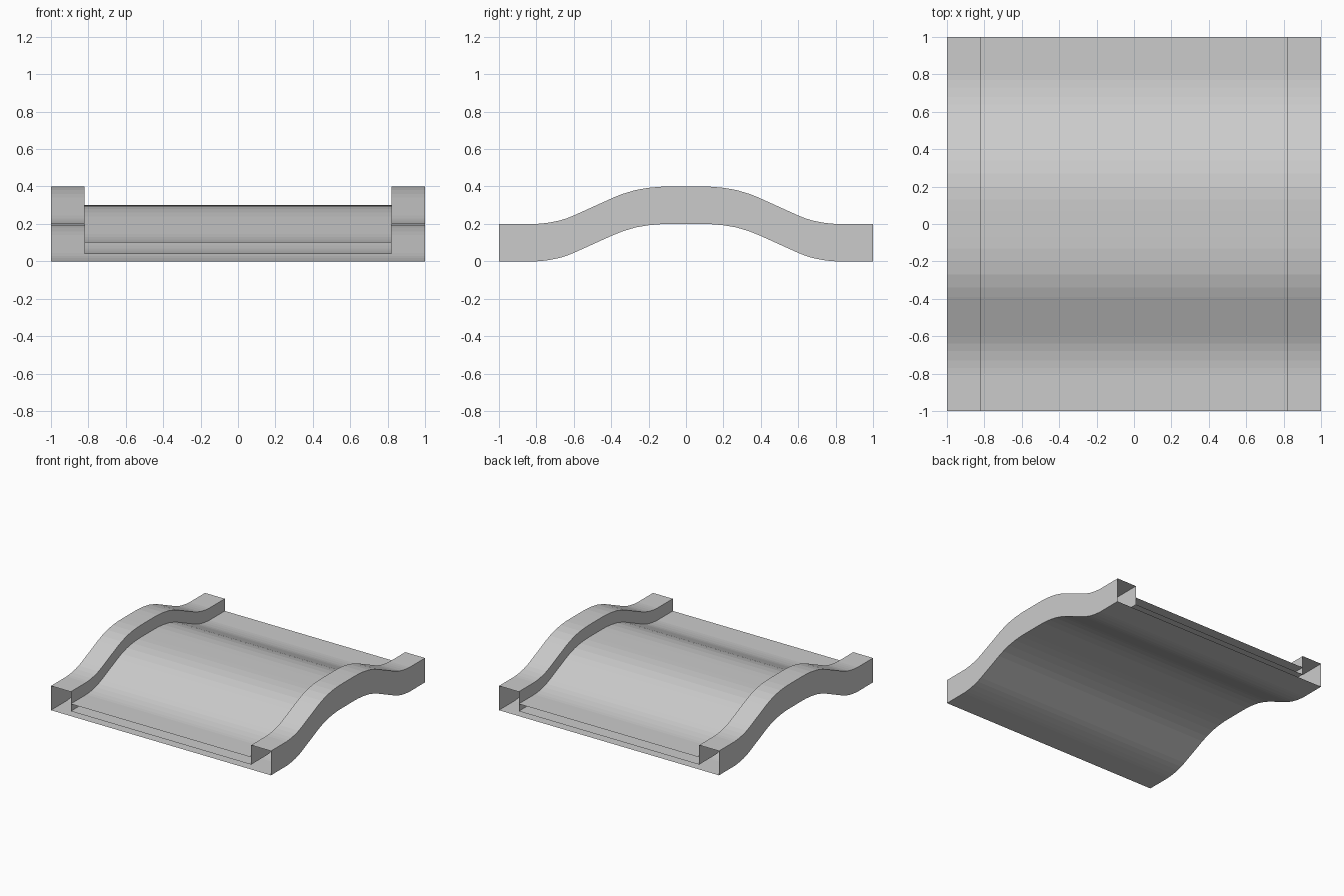
import bpy, bmesh

if "Cube" in bpy.data.objects:
    bpy.data.objects.remove(bpy.data.objects["Cube"])

# Half of the hump profile (distance from centre, height), mirrored below
HALF = [(1.0, 0.0), (0.80, 0.0), (0.77, 0.002), (0.73, 0.007), (0.68, 0.017),
        (0.64, 0.029), (0.60, 0.045), (0.39, 0.140), (0.34, 0.160),
        (0.27, 0.181), (0.20, 0.193), (0.13, 0.199), (0.07, 0.2)]
PROFILE = [(-y, z) for y, z in HALF] + [(y, z) for y, z in reversed(HALF)]


def sweep(name, section):
    """Sweep an open (x, z) cross-section along the hump, leaving the ends open."""
    bm = bmesh.new()
    rows = [[bm.verts.new((x, y, z + dz)) for x, dz in section] for y, z in PROFILE]
    for a, b in zip(rows, rows[1:]):
        for i in range(len(section) - 1):
            bm.faces.new((a[i], a[i + 1], b[i + 1], b[i]))
    mesh = bpy.data.meshes.new(name)
    bm.to_mesh(mesh)
    bm.free()
    obj = bpy.data.objects.new(name, mesh)
    bpy.context.collection.objects.link(obj)
    return obj


EDGE, INNER = 1.0, 0.82

# Underside and raised kerbs form one folded shell
sweep("kerb_shell", [(INNER, 0.04), (INNER, 0.2), (EDGE, 0.2), (EDGE, 0.0),
                     (-EDGE, 0.0), (-EDGE, 0.2), (-INNER, 0.2), (-INNER, 0.04)][::-1])

# Road surface and the layer under it, between the kerbs
sweep("road_surface", [(-INNER, 0.1), (INNER, 0.1)])
sweep("road_underlayer", [(-INNER, 0.04), (INNER, 0.04)])
